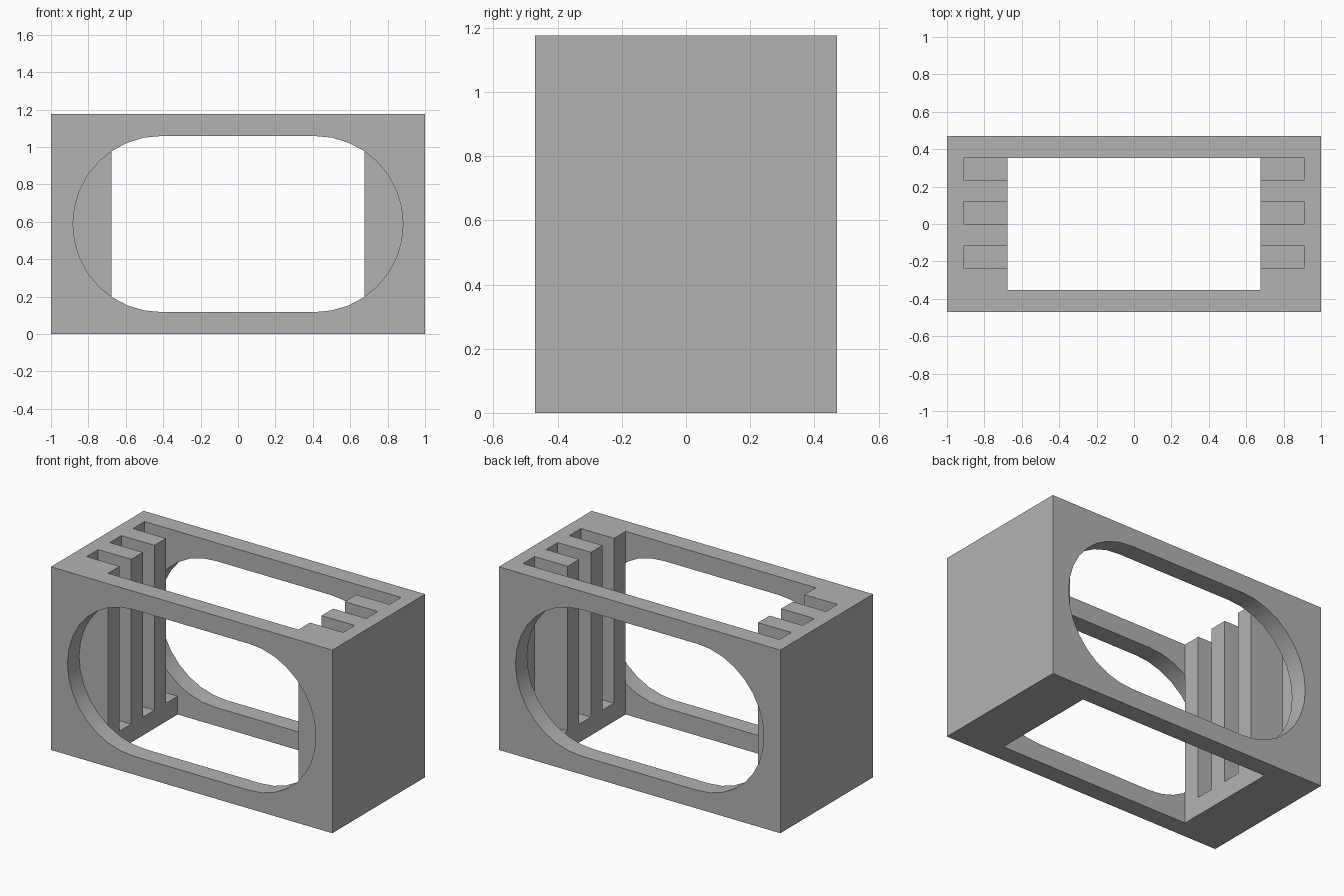
import bpy
import math

cube = bpy.data.objects.get("Cube")
if cube:
    bpy.data.objects.remove(cube, do_unlink=True)

U = 2 / 17          # wall thickness; the whole rack is laid out in this unit
HEIGHT = 10 * U

grey = bpy.data.materials.new("mid grey")
grey.use_nodes = True
grey.diffuse_color = (0.45, 0.45, 0.45, 1)
grey.node_tree.nodes["Principled BSDF"].inputs["Base Color"].default_value = (0.45, 0.45, 0.45, 1)


def block(name, x, y, z):
    """Box from (min, max) ranges, given in wall units."""
    lo, hi = zip(x, y, z)
    bpy.ops.mesh.primitive_cube_add(size=1, location=[(a + b) / 2 * U for a, b in zip(lo, hi)])
    ob = bpy.context.object
    ob.name = name
    ob.scale = [(b - a) * U for a, b in zip(lo, hi)]
    bpy.ops.object.transform_apply(location=True, scale=True)
    ob.data.materials.append(grey)
    return ob


def window(name, y0, y1):
    """Long round-ended prism running along y."""
    steps = 16
    outline = []
    for side in (1, -1):
        for i in range(steps + 1):
            a = math.pi * i / steps - side * math.pi / 2
            outline.append(((side * 3.5 + 4 * math.cos(a)) * U, (5 + 4 * math.sin(a)) * U))
    n = len(outline)
    verts = [(x, y * U, z) for y in (y0, y1) for x, z in outline]
    faces = [(i, (i + 1) % n, n + (i + 1) % n, n + i) for i in range(n)]
    faces += [tuple(reversed(range(n))), tuple(range(n, 2 * n))]
    mesh = bpy.data.meshes.new(name)
    mesh.from_pydata(verts, [], faces)
    mesh.materials.append(grey)
    ob = bpy.data.objects.new(name, mesh)
    bpy.context.collection.objects.link(ob)
    bpy.context.view_layer.objects.active = ob
    bpy.ops.object.mode_set(mode='EDIT')
    bpy.ops.mesh.select_all(action='SELECT')
    bpy.ops.mesh.normals_make_consistent(inside=False)
    bpy.ops.object.mode_set(mode='OBJECT')
    return ob


def cut(body, cutter):
    cutter.hide_render = True
    mod = body.modifiers.new("cut", 'BOOLEAN')
    mod.operation = 'DIFFERENCE'
    mod.solver = 'EXACT'
    mod.object = cutter
    bpy.context.view_layer.objects.active = body
    bpy.ops.object.modifier_apply(modifier=mod.name)
    bpy.data.objects.remove(cutter, do_unlink=True)


# Outer body with an opening from top to bottom
body = block("rack_frame", (-8.5, 8.5), (-4, 4), (0, 10))
cut(body, block("opening_cutter", (-5.75, 5.75), (-3, 3), (-1, 11)))

# Three vertical slots in each end wall, closed at the bottom
for y in (-2, 0, 2):
    cut(body, block("slot_cutter", (-7.75, 7.75), (y, y + 1), (1, 11)))

# Round-ended windows in the front and back walls
cut(body, window("front_window_cutter", -5, -3))
cut(body, window("back_window_cutter", 3, 5))

# Smooth the window rims, keep every other edge sharp
bpy.ops.object.select_all(action='DESELECT')
body.select_set(True)
bpy.context.view_layer.objects.active = body
bpy.ops.object.shade_smooth_by_angle(angle=math.radians(30))
